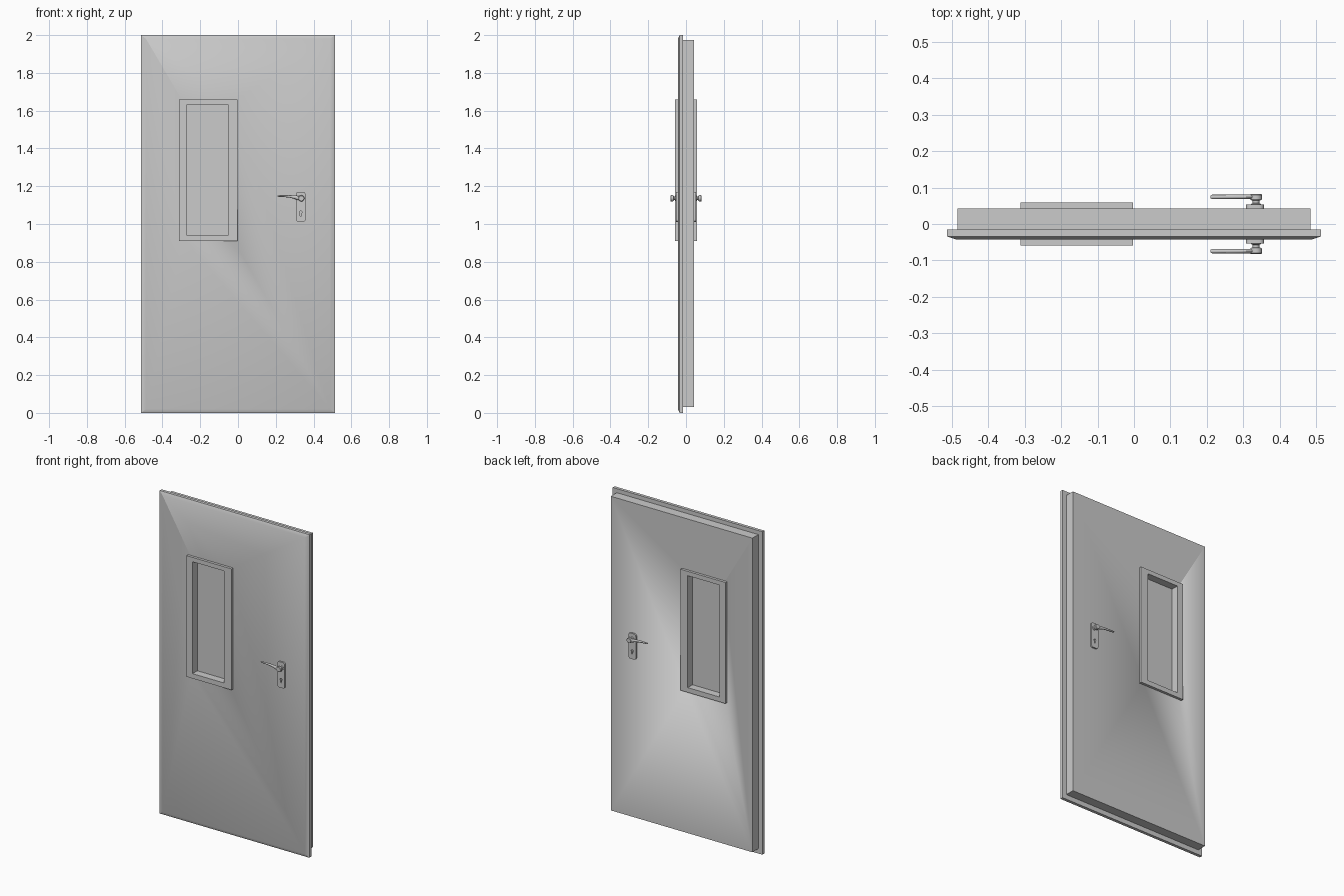
import bpy, bmesh, math

if "Cube" in bpy.data.objects:
    bpy.data.objects.remove(bpy.data.objects["Cube"])


def finish(name, bm, angle=30):
    bmesh.ops.recalc_face_normals(bm, faces=bm.faces)
    me = bpy.data.meshes.new(name)
    bm.to_mesh(me)
    bm.free()
    ob = bpy.data.objects.new(name, me)
    bpy.context.collection.objects.link(ob)
    select(ob)
    bpy.ops.object.shade_smooth_by_angle(angle=math.radians(angle))
    return ob


def select(ob):
    bpy.ops.object.select_all(action='DESELECT')
    ob.select_set(True)
    bpy.context.view_layer.objects.active = ob


def loft(name, rings, closed=False, angle=30):
    """Bridge equal-length rings of points; cap the ends, or join last to first."""
    bm = bmesh.new()
    vs = [[bm.verts.new(p) for p in r] for r in rings]
    n = len(vs[0])
    pairs = list(zip(vs, vs[1:])) + ([(vs[-1], vs[0])] if closed else [])
    for a, b in pairs:
        for i in range(n):
            j = (i + 1) % n
            bm.faces.new((a[i], a[j], b[j], b[i]))
    if not closed:
        bm.faces.new(vs[0])
        bm.faces.new(vs[-1])
    return finish(name, bm, angle)


def rect(x0, x1, z0, z1, y):
    return [(x0, y, z0), (x1, y, z0), (x1, y, z1), (x0, y, z1)]


def disc(x, z, r, y, n=24):
    return [(x + r * math.cos(2 * math.pi * i / n), y,
             z + r * math.sin(2 * math.pi * i / n)) for i in range(n)]


def mirror_y(ob):
    m = ob.modifiers.new("Mirror", 'MIRROR')
    m.use_axis = (False, True, False)
    m.use_mirror_merge = False
    select(ob)
    bpy.ops.object.modifier_apply(modifier=m.name)


# Door leaf: rebated slab with a shallow chamfer round the front
door = loft("door_leaf", [
    rect(-.487, .487, .02, 1.98, -.043),
    rect(-.513, .513, 0, 2, -.034),
    rect(-.513, .513, 0, 2, -.015),
    rect(-.485, .485, .03, 1.975, -.015),
    rect(-.485, .485, .03, 1.975, .043)])

# Window opening through the leaf
cutter = loft("window_cutter", [rect(-.29, -.03, .925, 1.645, y) for y in (-.2, .2)])
cutter.hide_render = True
cut = door.modifiers.new("Opening", 'BOOLEAN')
cut.operation, cut.solver, cut.object = 'DIFFERENCE', 'EXACT', cutter
select(door)
bpy.ops.object.modifier_apply(modifier=cut.name)
bpy.data.objects.remove(cutter)

# Window frame and pane
outer = (-.312, -.003, .91, 1.66)
inner = (-.27, -.053, .94, 1.633)
loft("window_frame", [rect(*outer, -.059), rect(*outer, .059),
                      rect(*inner, .059), rect(*inner, -.059)], closed=True)
loft("window_pane", [rect(-.272, -.051, .938, 1.635, y) for y in (-.012, .012)])


# Handle backplates: rounded plate with a keyhole
def spline(curve, pts):
    s = curve.splines.new('POLY')
    s.points.add(len(pts) - 1)
    for p, (x, z) in zip(s.points, pts):
        p.co = (x, z, 0, 1)
    s.use_cyclic_u = True


def arc(x, z, r, a0, a1, n=6):
    return [(x + r * math.cos(math.radians(a0 + (a1 - a0) * i / n)),
             z + r * math.sin(math.radians(a0 + (a1 - a0) * i / n))) for i in range(n + 1)]


cu = bpy.data.curves.new("handle_backplates", 'CURVE')
cu.dimensions, cu.fill_mode, cu.extrude = '2D', 'BOTH', .0055
r = .013
spline(cu, arc(.344, 1.157, r, 0, 90) + arc(.32, 1.157, r, 90, 180)
       + arc(.32, 1.024, r, 180, 270) + arc(.344, 1.024, r, 270, 360))
spline(cu, arc(.332, 1.062, .007, -50, 230, 12) + arc(.332, 1.046, .004, 180, 360))
plate = bpy.data.objects.new("handle_backplates", cu)
bpy.context.collection.objects.link(plate)
plate.location.y = -.0475
plate.rotation_euler.x = math.pi / 2
select(plate)
bpy.ops.object.convert(target='MESH')
plate = bpy.context.object
bpy.ops.object.transform_apply(location=True, rotation=True)
mirror_y(plate)

# Handle hubs: stepped neck and rounded head
hub = [(.014, -.05), (.014, -.055), (.009, -.057), (.009, -.064),
       (.0145, -.066), (.0165, -.069), (.0165, -.080), (.0135, -.083)]
mirror_y(loft("handle_hubs", [disc(.335, 1.136, rad, y) for rad, y in hub]))

# Levers: oval sections (x, centre z, half height, half depth) swept to a thin tip
sections = [(.338, 1.136, .013, .007), (.318, 1.138, .011, .0065),
            (.295, 1.143, .0085, .006), (.27, 1.1465, .0065, .006),
            (.24, 1.148, .005, .006), (.214, 1.148, .004, .006),
            (.21, 1.148, .002, .004)]
lever = [[(x, -.0745 + hd * math.cos(t * math.pi / 6), z + hh * math.sin(t * math.pi / 6))
          for t in range(12)] for x, z, hh, hd in sections]
mirror_y(loft("handle_levers", lever, angle=40))
